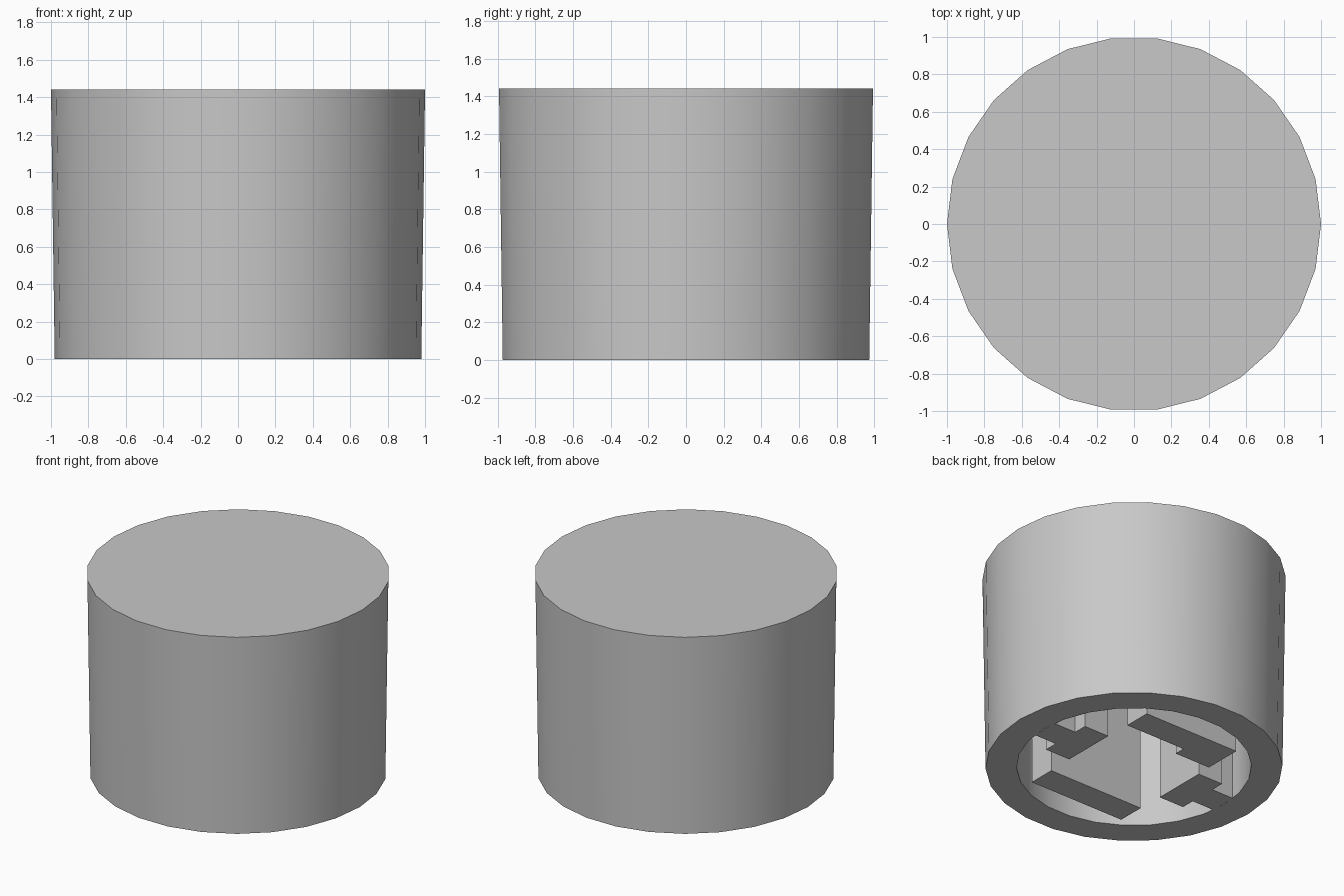
import bpy, bmesh
from math import cos, sin, tau

cube = bpy.data.objects.get("Cube")
if cube:
    bpy.data.objects.remove(cube, do_unlink=True)

SIDES = 26
HEIGHT = 1.44
CEILING = 0.74   # depth of the hollow underside

grey = bpy.data.materials.new("light_grey")
grey.use_nodes = True
grey.diffuse_color = (0.58, 0.58, 0.58, 1)
grey.node_tree.nodes["Principled BSDF"].inputs["Base Color"].default_value = grey.diffuse_color


def finish(name, bm, smooth=False):
    bmesh.ops.recalc_face_normals(bm, faces=bm.faces)
    mesh = bpy.data.meshes.new(name)
    bm.to_mesh(mesh)
    bm.free()
    mesh.materials.append(grey)
    obj = bpy.data.objects.new(name, mesh)
    bpy.context.collection.objects.link(obj)
    if smooth:
        bpy.ops.object.select_all(action='DESELECT')
        obj.select_set(True)
        bpy.context.view_layer.objects.active = obj
        bpy.ops.object.shade_smooth_by_angle(angle=0.5)
    return obj


def lathe(name, profile):
    """Revolve (radius, height) pairs and close both ends with flat caps."""
    bm = bmesh.new()
    rings = [[bm.verts.new((r * cos(tau * i / SIDES), r * sin(tau * i / SIDES), z))
              for i in range(SIDES)] for r, z in profile]
    for a, b in zip(rings, rings[1:]):
        for i in range(SIDES):
            j = (i + 1) % SIDES
            bm.faces.new((a[i], a[j], b[j], b[i]))
    bm.faces.new(rings[0])
    bm.faces.new(rings[-1])
    return finish(name, bm, smooth=True)


def extrude(name, outline):
    """Raise a flat outline from the ground into the ceiling of the hollow."""
    bm = bmesh.new()
    face = bm.faces.new([bm.verts.new((x, y, 0)) for x, y in outline])
    top = bmesh.ops.extrude_face_region(bm, geom=[face], use_keep_orig=True)
    verts = [v for v in top["geom"] if isinstance(v, bmesh.types.BMVert)]
    bmesh.ops.translate(bm, verts=verts, vec=(0, 0, CEILING + 0.01))
    return finish(name, bm)


# Slightly tapered cap with a round hollow underneath
lathe("cap_shell", [(1.0, HEIGHT), (0.98, 0), (0.775, 0), (0.775, CEILING)])

# T-shaped ribs joined to the wall on the left and right
half_t = [(0.39, 0.2), (0.59, 0.2), (0.59, 0.1), (0.768, 0.1)]
t_outline = half_t + [(x, -y) for x, y in reversed(half_t)]
for side, s in (("left", 1), ("right", -1)):
    extrude(f"{side}_t_rib", [(s * x, y) for x, y in t_outline])

# Straight rib at the front
extrude("front_rib", [(-0.385, -0.39), (0.385, -0.39), (0.385, -0.59), (-0.385, -0.59)])

# Straight rib at the back, with a small locating key on its inner face
extrude("back_rib", [(-0.385, 0.59), (0.385, 0.59), (0.385, 0.39),
                     (-0.1, 0.39), (-0.1, 0.31), (-0.385, 0.31)])
